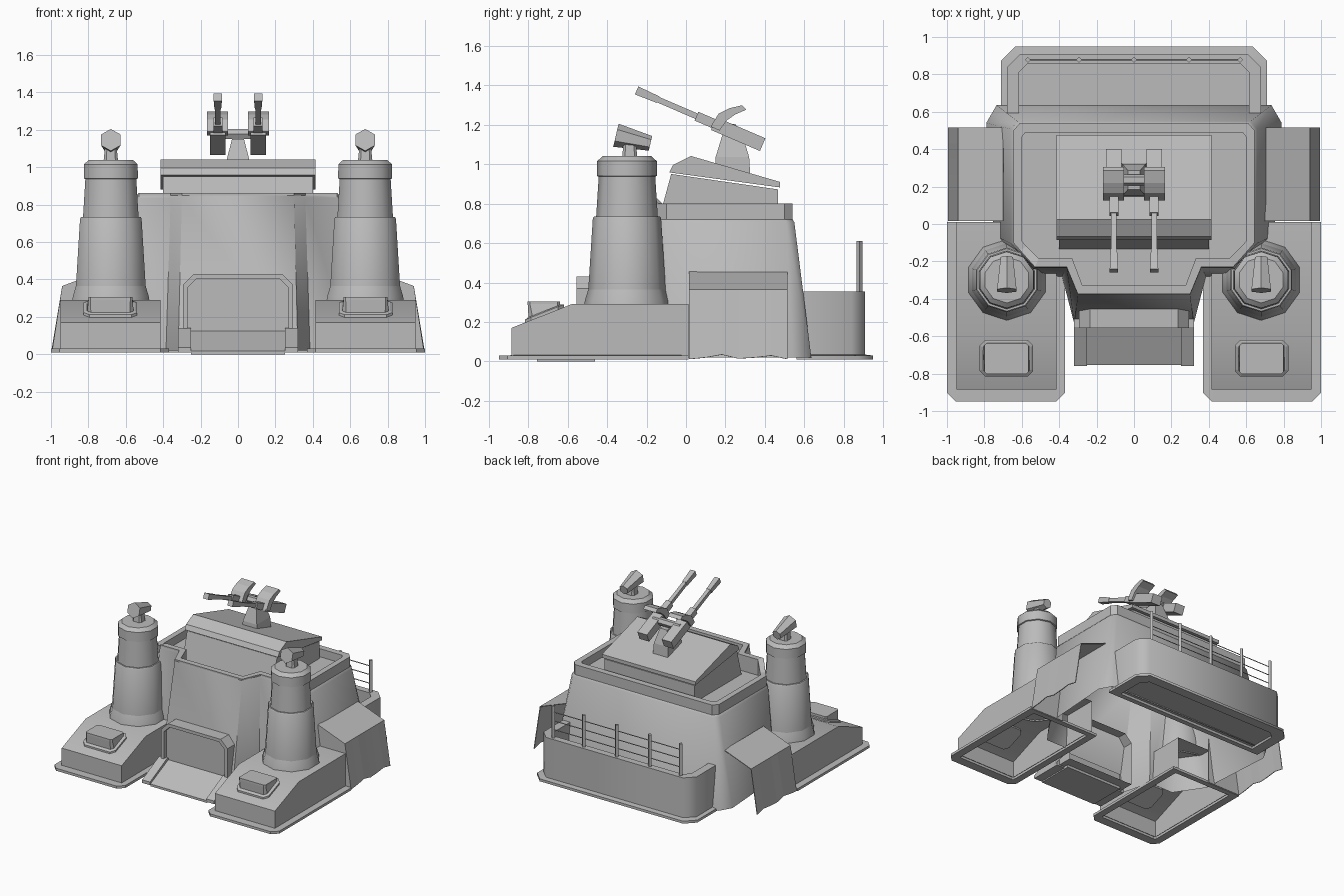
import bpy, bmesh, math
from mathutils import Vector, Matrix

if "Cube" in bpy.data.objects:
    bpy.data.objects.remove(bpy.data.objects["Cube"], do_unlink=True)

grey = bpy.data.materials.new("plain grey")
grey.use_nodes = True
COLOR = (0.5, 0.5, 0.5, 1)
grey.diffuse_color = COLOR
grey.node_tree.nodes["Principled BSDF"].inputs["Base Color"].default_value = COLOR


def finish(name, bm, smooth=0):
    """Make the object; smooth is the sharp-edge angle in degrees, 0 for flat."""
    bmesh.ops.recalc_face_normals(bm, faces=bm.faces)
    me = bpy.data.meshes.new(name)
    bm.to_mesh(me)
    bm.free()
    me.materials.append(grey)
    ob = bpy.data.objects.new(name, me)
    bpy.context.collection.objects.link(ob)
    if smooth:
        bpy.ops.object.select_all(action='DESELECT')
        ob.select_set(True)
        bpy.context.view_layer.objects.active = ob
        bpy.ops.object.shade_smooth_by_angle(angle=math.radians(smooth))
    return ob


def loft(name, rings, bottom=True, top=True, smooth=0):
    """Skin a stack of closed rings with equal point counts."""
    bm = bmesh.new()
    vs = [[bm.verts.new(p) for p in r] for r in rings]
    n = len(rings[0])
    for a, b in zip(vs, vs[1:]):
        for i in range(n):
            j = (i + 1) % n
            bm.faces.new((a[i], a[j], b[j], b[i]))
    if bottom:
        bm.faces.new(vs[0])
    if top:
        bm.faces.new(vs[-1])
    return finish(name, bm, smooth)


def extrude_x(name, profile, x0, x1):
    """Extrude a (y, z) profile along x."""
    return loft(name, [[(x, y, z) for y, z in profile] for x in (x0, x1)])


def flat(pts, z):
    return [(x, y, z) for x, y in pts]


def mirrored(half):
    """Close an outline given its +x half."""
    return half + [(-x, y) for x, y in reversed(half)]


def rect(cx, cy, hx, hy, c=0.0):
    """Chamfered rectangle outline."""
    return [(cx + a * (hx - (c if i else 0)), cy + b * (hy - (0 if i else c)))
            for a, b, order in ((1, 1, (0, 1)), (-1, 1, (1, 0)), (-1, -1, (0, 1)), (1, -1, (1, 0)))
            for i in order]


def rod(name, a, b, r0, r1, sides, turn=0.0):
    """Straight tapered prism between two points."""
    a, b = Vector(a), Vector(b)
    q = (b - a).to_track_quat('Z', 'Y')
    return loft(name, [[p + q @ Vector((r * math.cos(turn + math.tau * k / sides),
                                        r * math.sin(turn + math.tau * k / sides), 0))
                        for k in range(sides)] for p, r in ((a, r0), (b, r1))])


# Central bunker: battered walls, front wall running up to a taller rim, sunken roof
foot = mirrored([(.735, .635), (.79, .54), (.75, -.06), (.71, -.12), (.60, -.28), (.385, -.28), (.32, -.53)])
neck = mirrored([(.61, .54), (.645, .50), (.645, -.10), (.61, -.14), (.53, -.23), (.36, -.23), (.30, -.375)])
inner = mirrored([(.58, .49), (.60, .465), (.60, -.09), (.575, -.12), (.51, -.185), (.33, -.185), (.275, -.33)])
shoulder = [(x * 1.02, .09 + (y - .09) * 1.02) if y > -.16 else (x, y - .004) for x, y in neck]


def stepped(pts, back, front):
    """Lift an outline to one height at the back and another at the front."""
    return [(x, y, back if y > -.16 else front) for x, y in pts]

loft("bunker_wall", [flat(foot, .02), stepped(shoulder, .705, .835), stepped(neck, .72, .85)],
     bottom=False, top=False, smooth=70)
loft("bunker_parapet", [stepped(neck, .72, .85), stepped(neck, .80, .862), stepped(inner, .80, .862),
                        flat(inner, .735)], bottom=False)

# Turret housing on the roof with a sloping lid
extrude_x("turret_base", [(-.135, .73), (-.075, .95), (.465, .872), (.465, .73)], -.40, .40)
extrude_x("turret_lid", [(-.085, .958), (-.066, .995), (.025, 1.041), (.475, .91), (.475, .882)], -.415, .415)

# Gun mount
loft("gun_pedestal", [flat(rect(0, .235, .066, .09), .95), flat(rect(0, .235, .062, .085), 1.035),
                      flat(rect(0, .235, .032, .05), 1.15)])
rod("gun_crossbar", (-.12, .235, 1.178), (.12, .235, 1.178), .03, .03, 6)

# Twin guns pitched upward
along = Vector((0, 1, -.43)).normalized()
for s, side in ((1, "left"), (-1, "right")):
    tip = Vector((s * .108, -.25, 1.373))
    at = lambda d: tip + along * d
    q = math.pi / 4
    rod(side + "_gun_barrel", at(.05), at(.40), .021, .021, 4, q)
    rod(side + "_gun_muzzle", at(0), at(.12), .031, .025, 4, q)
    rod(side + "_gun_sleeve", at(.33), at(.46), .034, .034, 4, q)
    # Breech block and curved guard
    pitch = Matrix.Translation(at(.56)) @ Matrix.Rotation(math.atan2(-.43, 1), 4, 'X')
    bm = bmesh.new()
    bmesh.ops.create_cube(bm, size=1, matrix=pitch @ Matrix.Diagonal((.085, .27, .07, 1)))
    finish(side + "_gun_breech", bm)
    x = s * .11
    extrude_x(side + "_gun_guard", [(.125, 1.19), (.165, 1.255), (.22, 1.283), (.285, 1.298), (.305, 1.275),
                                    (.25, 1.252), (.205, 1.22), (.17, 1.17)], x - .056, x + .056)


# Doorway: raised frame with a sunken panel
def door(c, top, w, y):
    return [(-w, y, .02), (-w, y, top - c), (-w + c, y, top), (w - c, y, top), (w, y, top - c), (w, y, .02)]

loft("door_frame", [door(.06, .43, .295, -.38), door(.06, .43, .295, -.555),
                    door(.05, .405, .27, -.555), door(.05, .405, .27, -.525)], bottom=False)

# Entry ramp between raised curbs
extrude_x("ramp", [(-.755, 0), (-.755, .018), (-.53, .125), (-.46, .125), (-.46, 0)], -.25, .25)
for s, side in ((1, "left"), (-1, "right")):
    extrude_x(side + "_ramp_curb", [(-.76, .01), (-.76, .035), (-.55, .14), (-.50, .14), (-.50, .01)],
              s * .25, s * .32)


# Rear platform: walled deck with a deep floor and a foot flange
def deck(x, y, c, y0=.56):
    return mirrored([(x, y0), (x, y - c), (x - c, y)])

loft("rear_platform", [flat(deck(.63, .87, .05, .60), .03), flat(deck(.63, .87, .05, .60), .01),
                       flat(deck(.712, .948, .075), .01), flat(deck(.712, .948, .075), .03),
                       flat(deck(.68, .908, .07), .035), flat(deck(.68, .908, .07), .355),
                       flat(deck(.615, .855, .045), .355), flat(deck(.615, .855, .045), .04)], smooth=50)

# Railing
for i, x in enumerate((-.567, -.294, 0, .294, .567)):
    rod(f"rail_post_{i + 1}", (x, .878, .34), (x, .878, .61), .015, .015, 4)
for i, z in enumerate((.42, .49, .56)):
    rod(f"rail_wire_{i + 1}", (-.567, .878, z), (.567, .878, z), .004, .004, 4)

for s, side in ((1, "left"), (-1, "right")):
    # Foundation block, open underneath and behind
    bm = bmesh.new()
    prof = [(-.885, .03), (-.885, .17), (-.58, .29), (.012, .29), (.012, .03)]
    a, b = [[bm.verts.new((s * x, y, z)) for y, z in prof] for x in (.415, .948)]
    for i in range(3):
        bm.faces.new((a[i], a[i + 1], b[i + 1], b[i]))
    bm.faces.new(a)
    bm.faces.new(b)
    finish(side + "_foundation", bm, 30)

    # Flange around the foundation foot
    def foot_ring(x0, x1, y0, y1, c):
        return [(s * x, y) for x, y in ((x0, y1), (x0, y0 + c), (x0 + c, y0), (x1 - c, y0), (x1, y0 + c), (x1, y1))]
    out, hole = foot_ring(.37, 1.0, -.948, .012, .045), foot_ring(.425, .938, -.875, -.03, .01)
    loft(side + "_foundation_flange", [flat(hole, .03), flat(hole, .01), flat(out, .01), flat(out, .03),
                                       flat(hole, .032)], bottom=False, top=False)

    # Hatch on the sloping front
    slope = lambda y: .17 + (y + .885) * .393
    def on_slope(pts, up):
        return [(x, y, slope(y) + up) for x, y in pts]
    cx = s * .682
    plate = rect(cx, -.717, .143, .098, .03)
    loft(side + "_hatch_plate", [on_slope(plate, -.01), on_slope(plate, .014),
                                 on_slope(rect(cx, -.717, .13, .085, .025), .02)])
    loft(side + "_hatch_lid", [on_slope(rect(cx, -.717, .125, .08, .02), .01),
                               flat(rect(cx, -.72, .118, .082, .012), .29),
                               flat(rect(cx, -.72, .118, .082, .012), .305)])

    # Ten-sided watch tower in four stacked drums
    tx, ty = s * .68, -.299
    drums = {"base": [(.218, .28), (.213, .31), (.196, .365)],
             "shaft": [(.196, .365), (.173, .725), (.167, .735), (.150, .735)],
             "upper_shaft": [(.156, .735), (.143, .94)],
             "cap": [(.140, .935), (.152, .94), (.151, 1.015), (.123, 1.04)]}
    for part, steps in drums.items():
        loft(f"{side}_tower_{part}",
             [[(tx + r * math.sin(math.tau * k / 10), ty + r * math.cos(math.tau * k / 10), z)
               for k in range(10)] for r, z in steps], bottom=False, top=part == "cap", smooth=40)

    # Searchlight on a short neck
    loft(side + "_lamp_neck", [flat(rect(tx, -.285, .04, .04, .015), 1.02),
                               flat(rect(tx, -.285, .03, .03, .01), 1.12)])
    rod(side + "_searchlight", (tx, -.355, 1.146), (tx, -.18, 1.105), .06, .038, 6, math.pi / 2)

    # Side awning: thin sheet with a ragged hem and a closed front end
    bm = bmesh.new()
    hem = (.012, .02, .035, .015, .02, .03, .012)
    rows = []
    for i, z in enumerate(hem):
        y = .015 + .50 * i / 6
        rows.append([bm.verts.new(p) for p in ((s * .70, y, .455), (s * .94, y, .365), (s * .995, y, z))])
    for p, r in zip(rows, rows[1:]):
        for k in range(2):
            bm.faces.new((p[k], p[k + 1], r[k + 1], r[k]))
    bm.faces.new(rows[0] + [bm.verts.new((s * .70, .015, .012))])
    sheet = finish(side + "_awning", bm)
    solid = sheet.modifiers.new("thickness", 'SOLIDIFY')
    solid.thickness = .006
